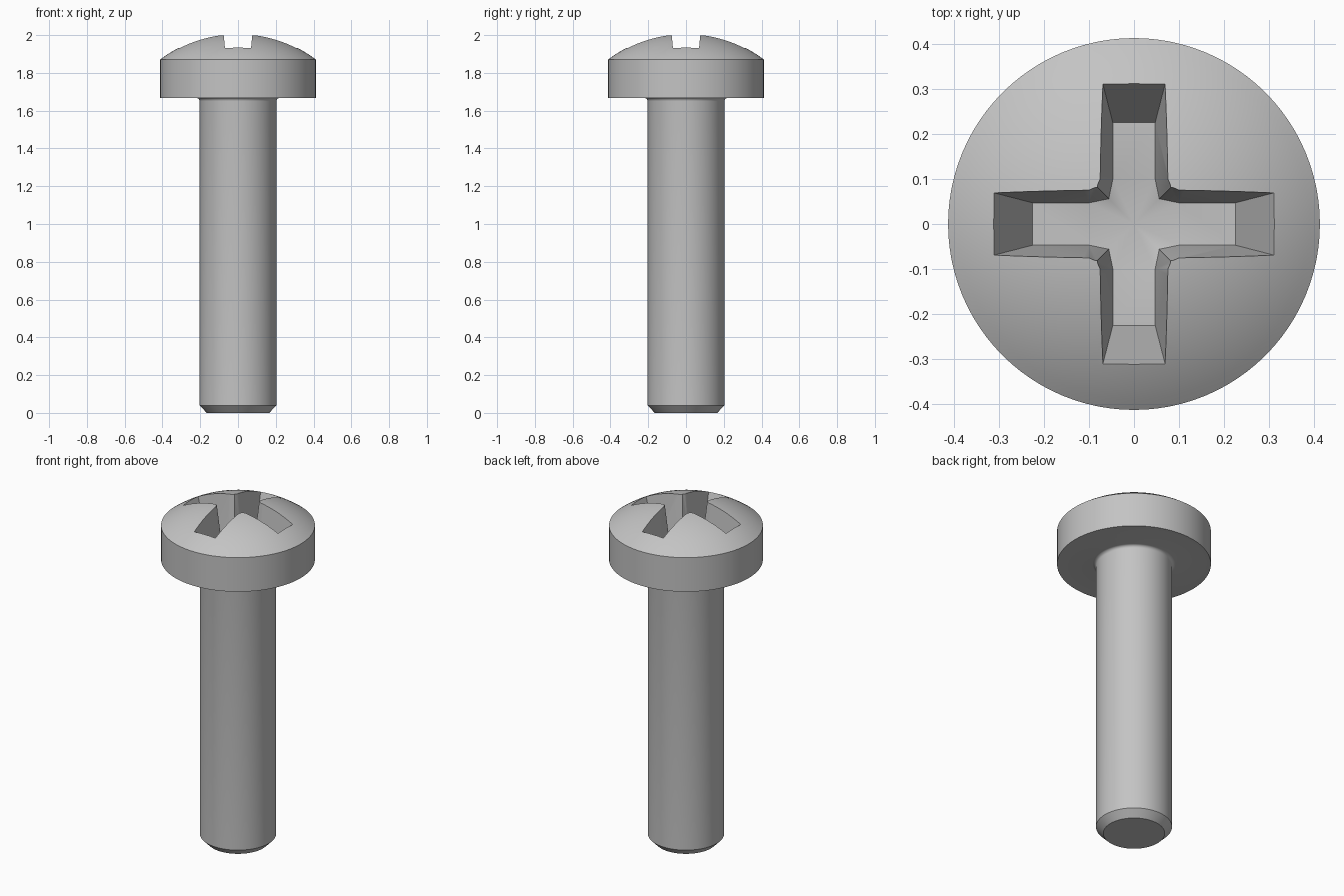
import bpy, bmesh
from math import sin, cos, asin, radians, tau
from mathutils import Matrix, Vector

default = bpy.data.objects.get("Cube")
if default:
    bpy.data.objects.remove(default, do_unlink=True)

steel = bpy.data.materials.new("steel_grey")
steel.use_nodes = True
GREY = (0.55, 0.55, 0.55, 1)
steel.diffuse_color = GREY
steel.node_tree.nodes["Principled BSDF"].inputs["Base Color"].default_value = GREY


def make_object(name, bm):
    bmesh.ops.recalc_face_normals(bm, faces=bm.faces)
    mesh = bpy.data.meshes.new(name)
    bm.to_mesh(mesh)
    bm.free()
    mesh.materials.append(steel)
    obj = bpy.data.objects.new(name, mesh)
    bpy.context.collection.objects.link(obj)
    return obj


def lathe(name, profile, segments=96):
    bm = bmesh.new()
    verts = [bm.verts.new((r, 0, z)) for r, z in profile]
    edges = [bm.edges.new(pair) for pair in zip(verts, verts[1:])]
    bmesh.ops.spin(bm, geom=verts + edges, cent=(0, 0, 0), axis=(0, 0, 1),
                   angle=tau, steps=segments, use_duplicate=False)
    bmesh.ops.remove_doubles(bm, verts=bm.verts, dist=1e-5)
    return make_object(name, bm)


# Screw body: chamfered tip, shank, small fillet, cylindrical rim, domed top
SHANK, HEAD, UNDER, RIM, APEX = 0.204, 0.413, 1.668, 1.87, 2.009
rise = APEX - RIM
dome_radius = (HEAD ** 2 + rise ** 2) / (2 * rise)
dome_angle = asin(HEAD / dome_radius)
FILLET = 0.018
profile = [(0, 0), (0.165, 0), (SHANK, 0.04)]
for i in range(6):
    a = radians(90) * i / 5
    profile.append((SHANK + FILLET * (1 - cos(a)), UNDER - FILLET * (1 - sin(a))))
profile.append((HEAD, UNDER))
for i in range(17):
    a = dome_angle * (1 - i / 16)
    profile.append((dome_radius * sin(a), APEX - dome_radius * (1 - cos(a))))
profile[-1] = (0, APEX)
screw = lathe("screw_body", profile)


# Cross recess cutter: tapered arms, bevelled inner corners, shallow conical pit
def cross_outline(bm, length, width, corner, shoulder, z):
    quarter = [(length, -width), (length, width), (shoulder, width),
               (corner, corner), (width, shoulder)]
    return [bm.verts.new(Matrix.Rotation(radians(90 * q), 3, "Z") @ Vector((x, y, z)))
            for q in range(4) for x, y in quarter]


bm = bmesh.new()
FLOOR, TOP = 1.69, 2.05
low = cross_outline(bm, 0.225, 0.047, 0.056, 0.1, FLOOR)
high = cross_outline(bm, 0.353, 0.08, 0.086, 0.1, TOP)
count = len(low)
for i in range(count):
    j = (i + 1) % count
    bm.faces.new((low[i], low[j], high[j], high[i]))
bm.faces.new(high)
for q in range(4):
    k = 5 * q
    bm.faces.new((low[k - 1], low[k], low[k + 1], low[k + 2]))
pit = bm.verts.new((0, 0, FLOOR - 0.025))
ring = [low[5 * q + n] for q in range(4) for n in (2, 3, 4)]
for a, b in zip(ring, ring[1:] + ring[:1]):
    bm.faces.new((a, b, pit))
bmesh.ops.triangulate(bm, faces=bm.faces)
cutter = make_object("recess_cutter", bm)
cutter.hide_render = True

# Cut the recess and shade
cut = screw.modifiers.new("cross_recess", "BOOLEAN")
cut.operation = "DIFFERENCE"
cut.solver = "EXACT"
cut.object = cutter
bpy.ops.object.select_all(action="DESELECT")
screw.select_set(True)
bpy.context.view_layer.objects.active = screw
bpy.ops.object.modifier_apply(modifier=cut.name)
bpy.data.objects.remove(cutter, do_unlink=True)
bpy.ops.object.shade_smooth_by_angle(angle=radians(30))
